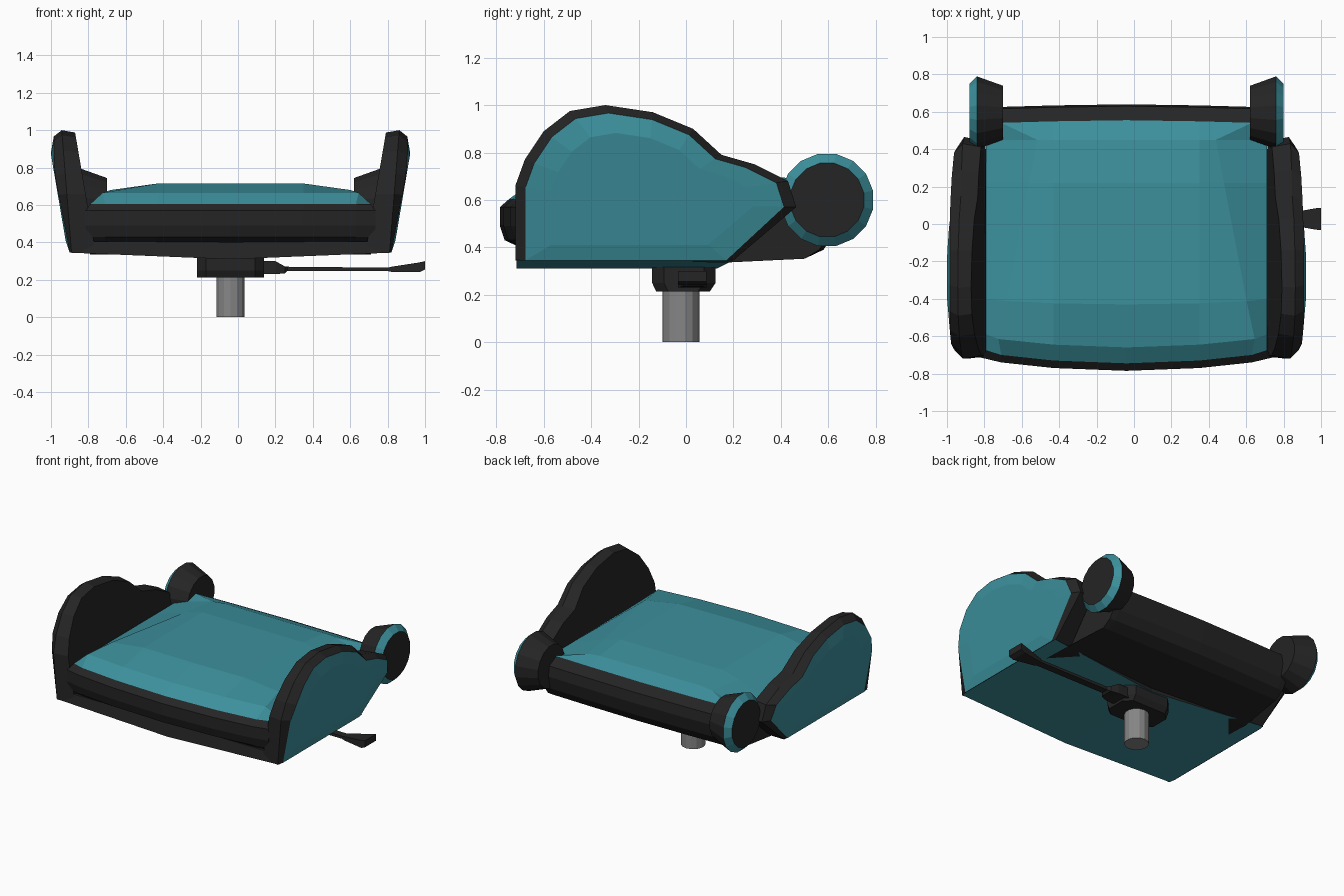
import bpy, bmesh, math

if "Cube" in bpy.data.objects:
    bpy.data.objects.remove(bpy.data.objects["Cube"])

CX = -0.04  # symmetry plane of the seat


def material(name, col):
    m = bpy.data.materials.new(name)
    m.diffuse_color = (*col, 1)
    m.use_nodes = True
    m.node_tree.nodes["Principled BSDF"].inputs["Base Color"].default_value = m.diffuse_color
    return m


TEAL = material("teal fabric", (0.045, 0.28, 0.335))
BLACK = material("black plastic", (0.018, 0.018, 0.018))
GREY = material("grey metal", (0.24, 0.24, 0.24))


def loft(name, rings, mats, rule=None, caps=(0, 0)):
    """Skin a list of closed rings; rule(ring, segment) gives the material."""
    bm = bmesh.new()
    vs = [[bm.verts.new(p) for p in r] for r in rings]
    n = len(rings[0])
    for i in range(len(rings) - 1):
        for j in range(n):
            k = (j + 1) % n
            f = bm.faces.new((vs[i][j], vs[i][k], vs[i + 1][k], vs[i + 1][j]))
            f.material_index = rule(i, j) if rule else 0
    for ring, c in ((vs[0], caps[0]), (vs[-1], caps[1])):
        bm.faces.new(ring).material_index = c
    bmesh.ops.recalc_face_normals(bm, faces=bm.faces)
    me = bpy.data.meshes.new(name)
    bm.to_mesh(me)
    bm.free()
    ob = bpy.data.objects.new(name, me)
    bpy.context.collection.objects.link(ob)
    for m in mats:
        me.materials.append(m)
    return ob


def circle(r, n, c, axis):
    pts = []
    for i in range(n):
        a = 2 * math.pi * (i + 0.5) / n
        u, v = r * math.cos(a), r * math.sin(a)
        pts.append((c[0], c[1] + u, c[2] + v) if axis == 'x' else (c[0] + u, c[1] + v, c[2]))
    return pts


# Cushion: side profile (y, z) swept across, crowned in the middle
profile = [(-0.70, 0.40), (-0.765, 0.43), (-0.785, 0.49), (-0.785, 0.57), (-0.745, 0.605),
           (-0.66, 0.665), (-0.43, 0.715), (0.22, 0.715), (0.45, 0.69), (0.555, 0.65),
           (0.63, 0.61), (0.64, 0.54), (0.62, 0.45), (0.58, 0.39), (0.50, 0.352),
           (0.15, 0.335), (-0.60, 0.36)]


def cushion_ring(s):
    k = abs(s)
    x0 = (0, 0.39, 0.67, 0.75)[k]
    ring = []
    for j, (y, z) in enumerate(profile):
        x = x0
        if 5 <= j <= 8:
            if k == 2:
                x = 0.67 - 0.19 * (y + 0.58) / 1.02
                z = min(z, 0.68)
            if k == 3:
                z = 0.605
        elif j == 9 and k == 3:
            z = 0.62
        if y < -0.3:
            y += (0, 0.015, 0.045, 0.07)[k] * (0.4 if j in (0, 6, 16) else 1)
        elif y > 0.5:
            y -= (0, 0.006, 0.014, 0.018)[k]
        if k == 3 and 1 <= j <= 3:
            x = 0.775
        if k == 3 and 9 <= j <= 14:
            x = 0.71
        ring.append((CX + math.copysign(x, s), y, z))
    return ring


loft("seat_cushion", [cushion_ring(s) for s in range(-3, 4)], [BLACK, TEAL],
     lambda i, j: 1 if 4 <= j <= 8 else 0)

# Lower shell: shallow V underside, teal below and black at the front
shell = []
for x, zb, yr in ((-0.855, 0.345, 0.2), (0, 0.31, 0.13), (0.855, 0.345, 0.2)):
    xt = x * 0.94
    shell.append([(CX + x, -0.715, zb), (CX + xt, -0.70, 0.405), (CX + xt, yr, 0.405), (CX + x, yr, zb)])
loft("lower_shell", shell, [BLACK, TEAL], lambda i, j: 1 if j == 3 else 0)

# Side bolsters: black inner face and rim, bulged teal outer face
outline = [(-0.72, 0.345), (-0.72, 0.66), (-0.68, 0.77), (-0.60, 0.89), (-0.49, 0.975),
           (-0.34, 1.0), (-0.14, 0.97), (0.03, 0.90), (0.15, 0.79), (0.29, 0.75),
           (0.43, 0.68), (0.465, 0.57), (0.20, 0.345)]


def bolster_ring(side, shrink, xf):
    ring = []
    for y, z in outline:
        low = z < 0.35
        y2 = y + (-0.18 - y) * shrink
        z2 = z + (0.58 - z) * shrink
        if low and shrink < 0.2:
            z2 = z
        ring.append((CX + side * xf(z2), y2, z2))
    return ring


for side, label in ((-1, "left"), (1, "right")):
    loft(label + "_bolster", [
        bolster_ring(side, 0.03, lambda z: 0.73 + 0.172 * (z - 0.4)),
        bolster_ring(side, 0.0, lambda z: 0.85 + 0.08 * (z - 0.345)),
        bolster_ring(side, 0.08, lambda z: min(0.86 + 0.19 * (z - 0.345), 0.945)),
        bolster_ring(side, 0.28, lambda z: min(0.88 + 0.17 * (z - 0.4), 0.96)),
    ], [BLACK, TEAL], lambda i, j: 1 if i >= 2 else 0, (0, 1))

    # Rear hinge discs: black drum with a teal chamfer ring
    loft(label + "_hinge_disc", [
        circle(r, 16, (CX + side * x, 0.595, 0.6), 'x')
        for x, r in ((0.66, 0.147), (0.80, 0.198), (0.84, 0.158))
    ], [BLACK, TEAL], lambda i, j: 1 if i == 1 else 0)


# Mounting bracket: cut-corner block under the shell
def octagon(hx, y0, y1, c, z):
    return [(CX - hx + c, y0, z), (CX + hx - c, y0, z), (CX + hx, y0 + c, z), (CX + hx, y1 - c, z),
            (CX + hx - c, y1, z), (CX - hx + c, y1, z), (CX - hx, y1 - c, z), (CX - hx, y0 + c, z)]


loft("mounting_bracket", [octagon(0.18, -0.125, 0.10, 0.05, 0.213),
                          octagon(0.18, -0.143, 0.125, 0.05, 0.25),
                          octagon(0.18, -0.143, 0.125, 0.05, 0.335)], [BLACK])

# Height lever: x, half width, bottom, top
sections = [(0.10, 0.06, 0.23, 0.30), (0.20, 0.06, 0.23, 0.30), (0.25, 0.045, 0.235, 0.272),
            (0.265, 0.025, 0.248, 0.27), (0.80, 0.025, 0.247, 0.265), (0.82, 0.03, 0.243, 0.27),
            (0.97, 0.057, 0.241, 0.293), (1.0, 0.06, 0.255, 0.30)]
loft("height_lever", [[(x, 0.027 - w, a), (x, 0.027 + w, a), (x, 0.027 + w, b), (x, 0.027 - w, b)]
                      for x, w, a, b in sections], [BLACK])

# Post
loft("post", [circle(0.078, 14, (CX, -0.022, z), 'z') for z in (0, 0.22)], [GREY])
